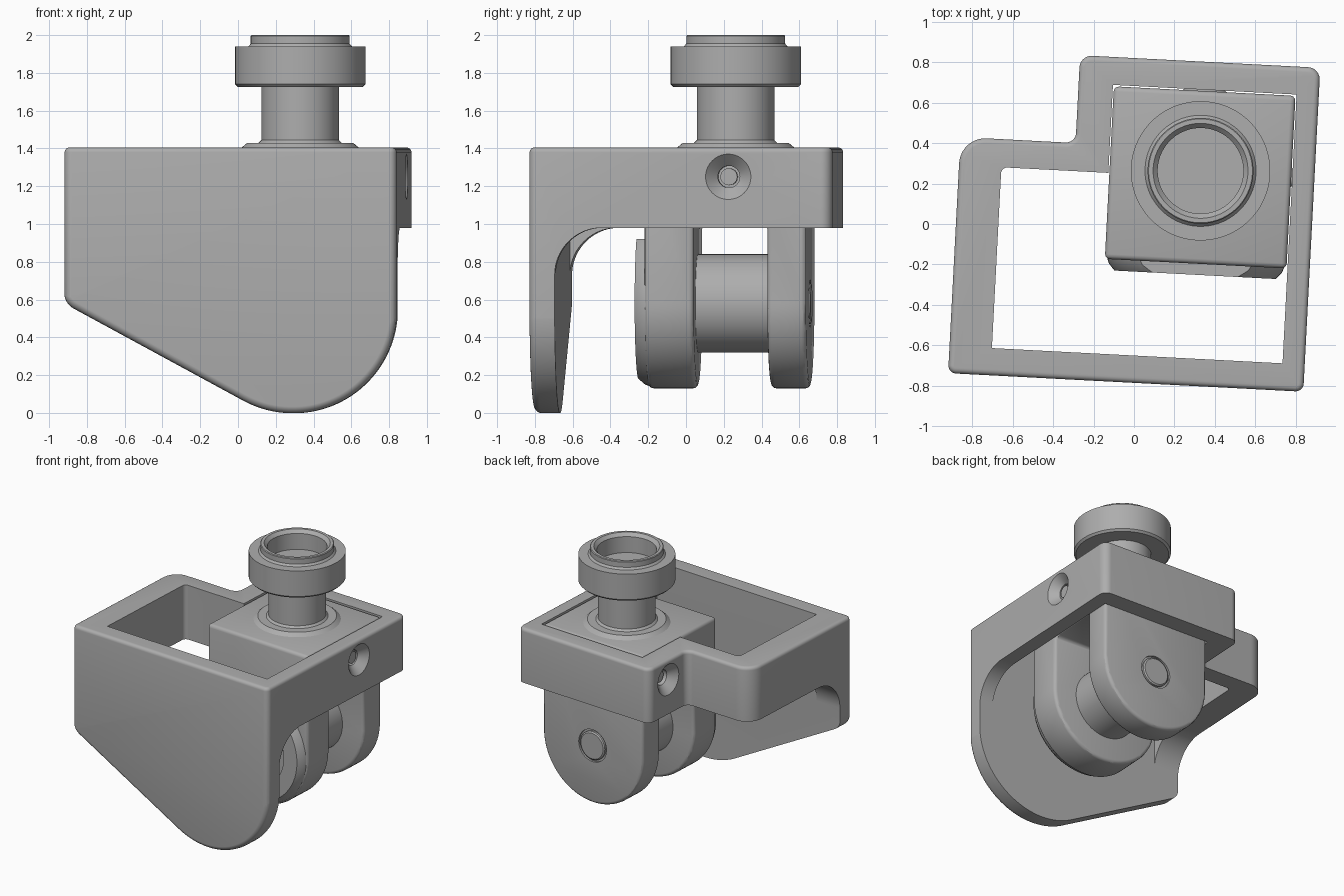
import bpy, bmesh
from math import radians, sin, cos, pi, tan
from mathutils import Matrix, Vector

old = bpy.data.objects.get("Cube")
if old:
    bpy.data.objects.remove(old)

grey = bpy.data.materials.new("plain grey")
grey.use_nodes = True
COL = (0.42, 0.42, 0.42, 1)
grey.diffuse_color = COL
grey.node_tree.nodes["Principled BSDF"].inputs["Base Color"].default_value = COL
YAW = Matrix.Rotation(radians(-3), 4, 'Z')
TOP, UNDER, FRONT = 1.405, 0.98, -0.785
parts = []


def arc(cx, cy, r, a0, a1, n=32):
    """Points on an arc, angles in degrees."""
    return [(cx + r * cos(radians(a0 + (a1 - a0) * i / n)),
             cy + r * sin(radians(a0 + (a1 - a0) * i / n))) for i in range(n + 1)]


def rounded(corners, n=10):
    """Polygon from (x, y, radius) corners with filleted corners."""
    out = []
    for i, (x, y, r) in enumerate(corners):
        p = Vector((x, y))
        a = (Vector(corners[i - 1][:2]) - p).normalized()
        b = (Vector(corners[(i + 1) % len(corners)][:2]) - p).normalized()
        if r == 0:
            out.append((x, y))
            continue
        half = a.angle(b) / 2
        c = p + (a + b).normalized() * r / sin(half)
        s, e = p + a * r / tan(half) - c, p + b * r / tan(half) - c
        turn = s.angle_signed(e)
        for k in range(n + 1):
            q = c + Matrix.Rotation(-turn * k / n, 2) @ s
            out.append((q.x, q.y))
    return out


def make(name, bm):
    bmesh.ops.recalc_face_normals(bm, faces=bm.faces)
    me = bpy.data.meshes.new(name)
    bm.to_mesh(me)
    bm.free()
    me.materials.append(grey)
    ob = bpy.data.objects.new(name, me)
    bpy.context.collection.objects.link(ob)
    parts.append(ob)
    return ob


def prism(name, pts, axis, lo, hi, bevel=None):
    """Extrude a 2D outline along an axis; bevel = (end position, width)."""
    def place(u, v, w):
        return {'x': (w, u, v), 'y': (u, w, v), 'z': (u, v, w)}[axis]
    bm = bmesh.new()
    rings = [[bm.verts.new(place(u, v, w)) for u, v in pts] for w in (lo, hi)]
    n = len(pts)
    for ring in rings:
        bm.faces.new(ring)
    for i in range(n):
        j = (i + 1) % n
        bm.faces.new((rings[0][i], rings[0][j], rings[1][j], rings[1][i]))
    if bevel:
        k = "xyz".index(axis)
        edges = [e for e in bm.edges if all(abs(v.co[k] - bevel[0]) < 1e-5 for v in e.verts)]
        bmesh.ops.recalc_face_normals(bm, faces=bm.faces)
        bmesh.ops.bevel(bm, geom=edges, offset=bevel[1], segments=4, profile=0.5, affect='EDGES')
    return make(name, bm)


def lathe(name, profile, centre, axis='z', n=64):
    """Spin (radius, height) pairs that start and end at any radius."""
    rot = {'z': Matrix(), 'x': Matrix.Rotation(pi / 2, 4, 'Y'),
           'y': Matrix.Rotation(-pi / 2, 4, 'X')}[axis]
    bm = bmesh.new()
    rings = [[bm.verts.new((r * cos(2 * pi * i / n), r * sin(2 * pi * i / n), h))
              for i in range(n)] for r, h in profile]
    bm.faces.new(rings[0])
    bm.faces.new(rings[-1])
    for a, b in zip(rings, rings[1:]):
        for i in range(n):
            j = (i + 1) % n
            bm.faces.new((a[i], a[j], b[j], b[i]))
    bmesh.ops.transform(bm, matrix=Matrix.Translation(centre) @ rot, verts=bm.verts)
    return make(name, bm)


def apply(ob, mod):
    bpy.context.view_layer.objects.active = ob
    bpy.ops.object.modifier_apply(modifier=mod.name)


def cut(ob, tool, op='DIFFERENCE'):
    mod = ob.modifiers.new("cut", 'BOOLEAN')
    mod.operation, mod.object, mod.solver = op, tool, 'EXACT'
    apply(ob, mod)
    parts.remove(tool)
    bpy.data.objects.remove(tool)


# Bracket frame: stepped plan, open in the middle
plan = rounded([(-0.88, FRONT, 0.04), (0.88, FRONT, 0.04), (0.88, 0.82, 0.06),
                (-0.31, 0.82, 0.06), (-0.31, 0.385, 0.05), (-0.88, 0.385, 0.13)])
frame = prism("bracket_frame", plan, 'z', -0.1, TOP, (TOP, 0.025))
hole = rounded([(-0.67, -0.65, 0), (0.77, -0.65, 0), (0.77, 0.682, 0),
                (-0.14, 0.682, 0), (-0.14, 0.246, 0), (-0.67, 0.246, 0.03)])
cut(frame, prism("opening", hole, 'z', -1, 2))
# Space behind the front plate, with a curved gusset under the rails
side = [(-0.65, -1)] + arc(-0.40, UNDER - 0.25, 0.25, 180, 90, 20) + [(2, UNDER), (2, -1)]
cut(frame, prism("underside", side, 'x', -2, 2))
# Front plate outline: sloped edge running into a round lobe
lobe = arc(0.33, 0.55, 0.552, 241.6, 360, 40)
edge = rounded([(-0.883, 1.6, 0), (-0.883, 0.58, 0.1), lobe[0] + (0,), lobe[-1] + (0,)])
outline = edge[:-2] + lobe + [(0.882, 1.6)]
cut(frame, prism("plate_outline", outline, 'y', FRONT - 0.001, 2, (FRONT - 0.001, 0.04)), 'INTERSECT')
# Countersunk screw holes on both sides
sink = [(0.14, -0.02), (0.12, 0), (0.058, 0.06), (0.058, 0.3)]
cut(frame, lathe("right_sink", [(r, -h) for r, h in sink], (0.88, 0.27, 1.25), 'x'))
cut(frame, lathe("left_sink", sink, (-0.31, 0.6, 1.25), 'x'))
for name, x, y in (("left_side_screw", 0.79, 0.27), ("right_side_screw", -0.20, 0.6)):
    lathe(name, [(0.045, -0.03), (0.045, 0.03)], (x, y, 1.25), 'x', 24)

# Fork block: two round-ended cheeks hanging from a square head
CX, AXZ = 0.315, 0.58
arch = [(CX - 0.45, TOP)] + arc(CX, AXZ, 0.45, 180, 360, 48) + [(CX + 0.45, TOP)]
fork = prism("fork_block", arch, 'y', -0.18, 0.675)
gap = [(-1, -1), (2, -1), (2, 1.0), (-1, 1.0)]
cut(fork, prism("fork_gap", gap, 'y', 0.08, 0.47))
mod = fork.modifiers.new("soften", 'BEVEL')
mod.width, mod.segments, mod.limit_method, mod.angle_limit = 0.025, 3, 'ANGLE', radians(40)
apply(fork, mod)
cut(fork, lathe("front_recess", [(0.28, -0.3), (0.28, -0.08)], (CX, 0, AXZ), 'y'))
cut(fork, lathe("block_hole", [(0.03, -0.3), (0.03, -0.05)], (0.52, 0, 1.07), 'y', 24))
# Raised front boss with a flat top and a recess
boss = lathe("front_boss", [(0.44, -0.17), (0.43, -0.2), (0.40, -0.235)], (CX, 0, AXZ), 'y')
cut(boss, prism("boss_flat", [(-1, 0.92), (2, 0.92), (2, 2), (-1, 2)], 'y', -1, 1))
cut(boss, lathe("boss_recess", [(0.28, -0.3), (0.28, -0.1)], (CX, 0, AXZ), 'y'))
# Axle with its bolt head and rear pin
lathe("axle", [(0.26, 0.06), (0.26, 0.49)], (CX, 0, AXZ), 'y')
lathe("bolt_head", [(0.17, -0.07), (0.17, -0.13), (0.15, -0.15)], (CX, 0, AXZ), 'y', 6)
cut(fork, lathe("pin_groove", [(0.125, 0.66), (0.125, 0.75)], (CX, 0, AXZ), 'y'))
lathe("rear_pin", [(0.11, 0.64), (0.11, 0.675), (0.10, 0.682)], (CX, 0, AXZ), 'y')

# Post with flange, collar and hollow rim
lathe("post", [(0.31, TOP - 0.02), (0.31, TOP), (0.28, 1.43), (0.22, 1.43), (0.205, 1.445),
               (0.205, 1.725), (0.33, 1.725), (0.345, 1.74), (0.345, 1.94), (0.275, 1.94),
               (0.262, 1.955), (0.262, 1.995), (0.257, 2.0), (0.235, 2.0), (0.212, 1.975),
               (0.212, 1.85)], (CX, 0.28, 0))

# Turn the whole assembly and shade it
bpy.ops.object.select_all(action='DESELECT')
for ob in parts:
    ob.data.transform(YAW)
    ob.select_set(True)
bpy.context.view_layer.objects.active = frame
bpy.ops.object.shade_smooth_by_angle(angle=radians(30))
